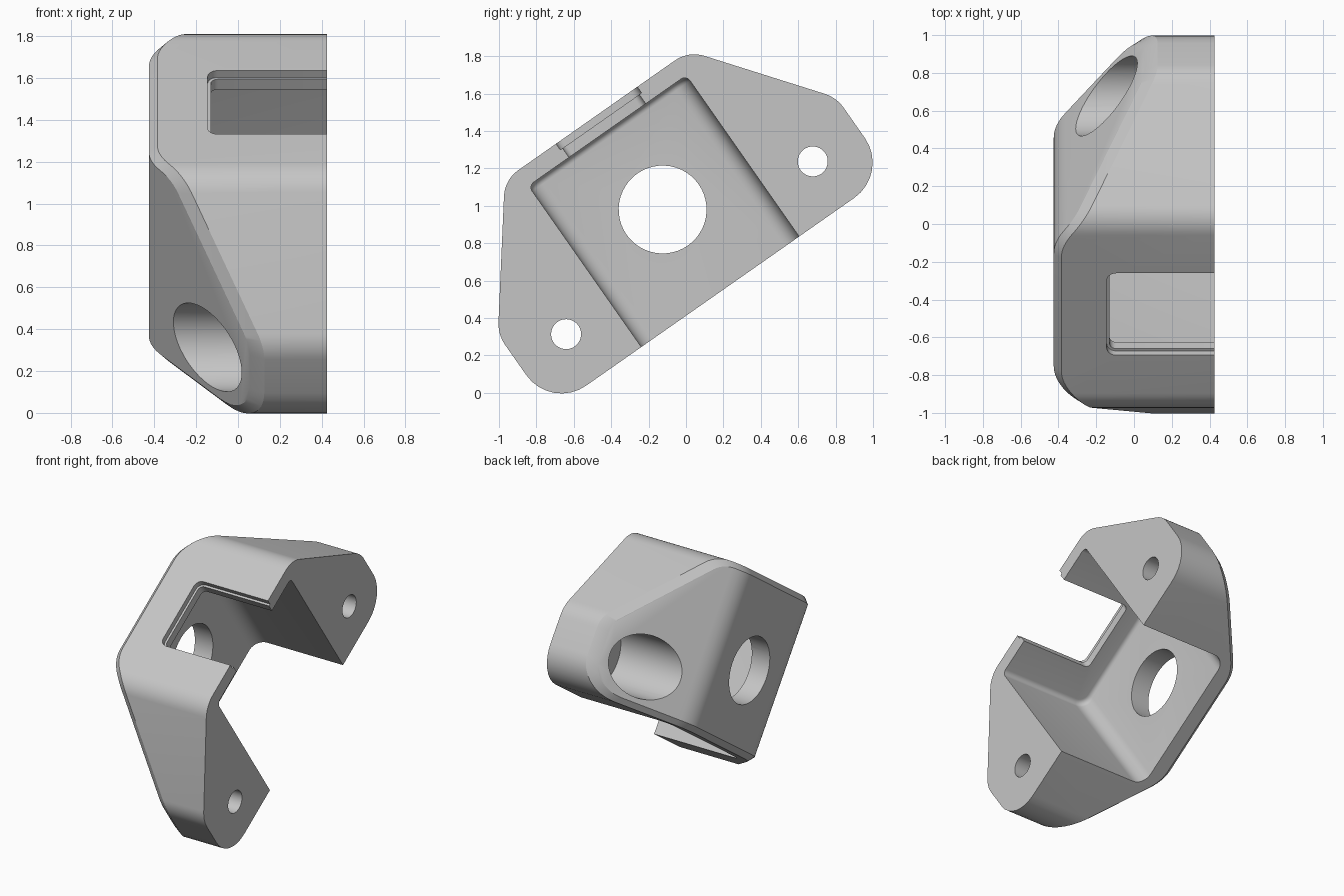
import bpy, bmesh, math
from mathutils import Matrix, Vector

if "Cube" in bpy.data.objects:
    bpy.data.objects.remove(bpy.data.objects["Cube"])

HALF = 0.425      # half thickness across x
CHAMFER = 0.04
SLOPE = 0.77      # slope of the wings
# Local frame: x across, y along the bracket, z up its height; then tilted
TILT = Matrix.Translation((0, -0.125, 0.98)) @ Matrix.Rotation(math.radians(35), 4, "X")

grey = bpy.data.materials.new("plain_grey")
grey.use_nodes = True
grey.diffuse_color = (0.56, 0.56, 0.56, 1)
grey.node_tree.nodes["Principled BSDF"].inputs["Base Color"].default_value = grey.diffuse_color


def make_object(name, bm):
    bmesh.ops.recalc_face_normals(bm, faces=bm.faces)
    bm.transform(TILT)
    mesh = bpy.data.meshes.new(name)
    bm.to_mesh(mesh)
    bm.free()
    mesh.materials.append(grey)
    obj = bpy.data.objects.new(name, mesh)
    bpy.context.collection.objects.link(obj)
    return obj


def back_height(u):
    """Outer surface: flat middle blending into two sloping wings."""
    w = 0.08
    t = abs(u) - 0.442
    if t < -w:
        return -HALF
    if t > w:
        return -HALF + SLOPE * t
    return -HALF + SLOPE * (t + w) ** 2 / (4 * w)


def rounded(corners, steps=8):
    """Rounded outline as (point, outward normal) pairs; corners run counterclockwise."""
    out = []
    for i, (u, v, r) in enumerate(corners):
        p = Vector((u, v))
        a = (p - Vector(corners[i - 1][:2])).normalized()
        b = (Vector(corners[(i + 1) % len(corners)][:2]) - p).normalized()
        na, nb = Vector((a.y, -a.x)), Vector((b.y, -b.x))
        centre = p - (na + nb) * r / (1 + na.dot(nb))
        turn = na.angle(nb)
        for k in range(steps + 1):
            t = turn * k / steps
            n = Vector((na.x * math.cos(t) - na.y * math.sin(t),
                        na.x * math.sin(t) + na.y * math.cos(t)))
            out.append((centre + n * r, n))
    return out


# Main body: convex solid with a chamfered outer rim
half = [(1.105, -0.537, 0.23), (1.105, -0.043, 0.2), (0.6, 0.615, 0.18)]
outline = rounded(half + [(-u, v, r) for u, v, r in reversed(half)])
for k in range(9):
    u = 0.362 + 0.02 * k
    for s in (-1, 1):
        outline.append((Vector((s * u, -0.537)), Vector((0, -1))))
        if u < 0.5:
            outline.append((Vector((s * u, 0.615)), Vector((0, 1))))
bm = bmesh.new()
for p, n in outline:
    q = p - n * CHAMFER
    bm.verts.new((HALF, p.x, p.y))
    bm.verts.new((back_height(p.x) + CHAMFER, p.x, p.y))
    bm.verts.new((back_height(q.x), q.x, q.y))
bmesh.ops.convex_hull(bm, input=bm.verts)
loose = [v for v in bm.verts if not v.link_faces]
bmesh.ops.delete(bm, geom=loose, context="VERTS")
bmesh.ops.dissolve_limit(bm, angle_limit=math.radians(0.5), verts=bm.verts, edges=bm.edges)
body = make_object("corner_bracket", bm)


def box_cutter(name, low, high, *rounds):
    """Box with edges rounded in turn by (radius, rule on the edge midpoint)."""
    bm = bmesh.new()
    bmesh.ops.create_cube(bm, size=1)
    low, high = Vector(low), Vector(high)
    for v in bm.verts:
        v.co = Vector([low[i] if v.co[i] < 0 else high[i] for i in range(3)])
    for radius, rule in rounds:
        edges = [e for e in bm.edges if rule((e.verts[0].co + e.verts[1].co) / 2)]
        bmesh.ops.bevel(bm, geom=edges, offset=radius, segments=6, profile=0.5, affect="EDGES")
    return make_object(name, bm)


def hole_cutter(name, u, v, radius, start, end):
    bm = bmesh.new()
    bmesh.ops.create_cone(bm, cap_ends=True, segments=48, radius1=radius, radius2=radius,
                          depth=end - start,
                          matrix=Matrix.Translation(((start + end) / 2, u, v))
                          @ Matrix.Rotation(math.pi / 2, 4, "Y"))
    return make_object(name, bm)


# Pocket open at the bottom, slot with a wider rim in the upper wall
FLOOR = -0.28
cutters = [
    box_cutter("pocket", (FLOOR, -0.515, -1), (1, 0.515, 0.515),
               (0.09, lambda m: m.x < FLOOR + 0.01 and abs(m.y) > 0.5),
               (0.035, lambda m: m.z > 0.51 and m.x < 0.9)),
    box_cutter("slot", (-0.13, -0.25, 0.3), (1, 0.25, 0.9),
               (0.035, lambda m: m.x < -0.12 and abs(m.y) > 0.24)),
    box_cutter("slot_rim", (-0.145, -0.265, 0.575), (1, 0.265, 0.9),
               (0.05, lambda m: m.x < -0.13 and abs(m.y) > 0.25)),
    hole_cutter("centre_hole", 0, 0, 0.235, -1, 0),
]
# Bolt holes with wide recesses in the wings
for s in (-1, 1):
    cutters.append(hole_cutter("bolt_hole", s * 0.805, -0.25, 0.08, -1, 1))
    cutters.append(hole_cutter("bolt_recess", s * 0.805, -0.25, 0.212, -1, 0.2))

bpy.context.view_layer.objects.active = body
for cutter in cutters:
    cutter.hide_render = True
    mod = body.modifiers.new(cutter.name, "BOOLEAN")
    mod.operation = "DIFFERENCE"
    mod.solver = "EXACT"
    mod.object = cutter
    bpy.ops.object.modifier_apply(modifier=mod.name)
    bpy.data.objects.remove(cutter)

bpy.ops.object.select_all(action="DESELECT")
body.select_set(True)
bpy.ops.object.shade_smooth_by_angle(angle=math.radians(25))
